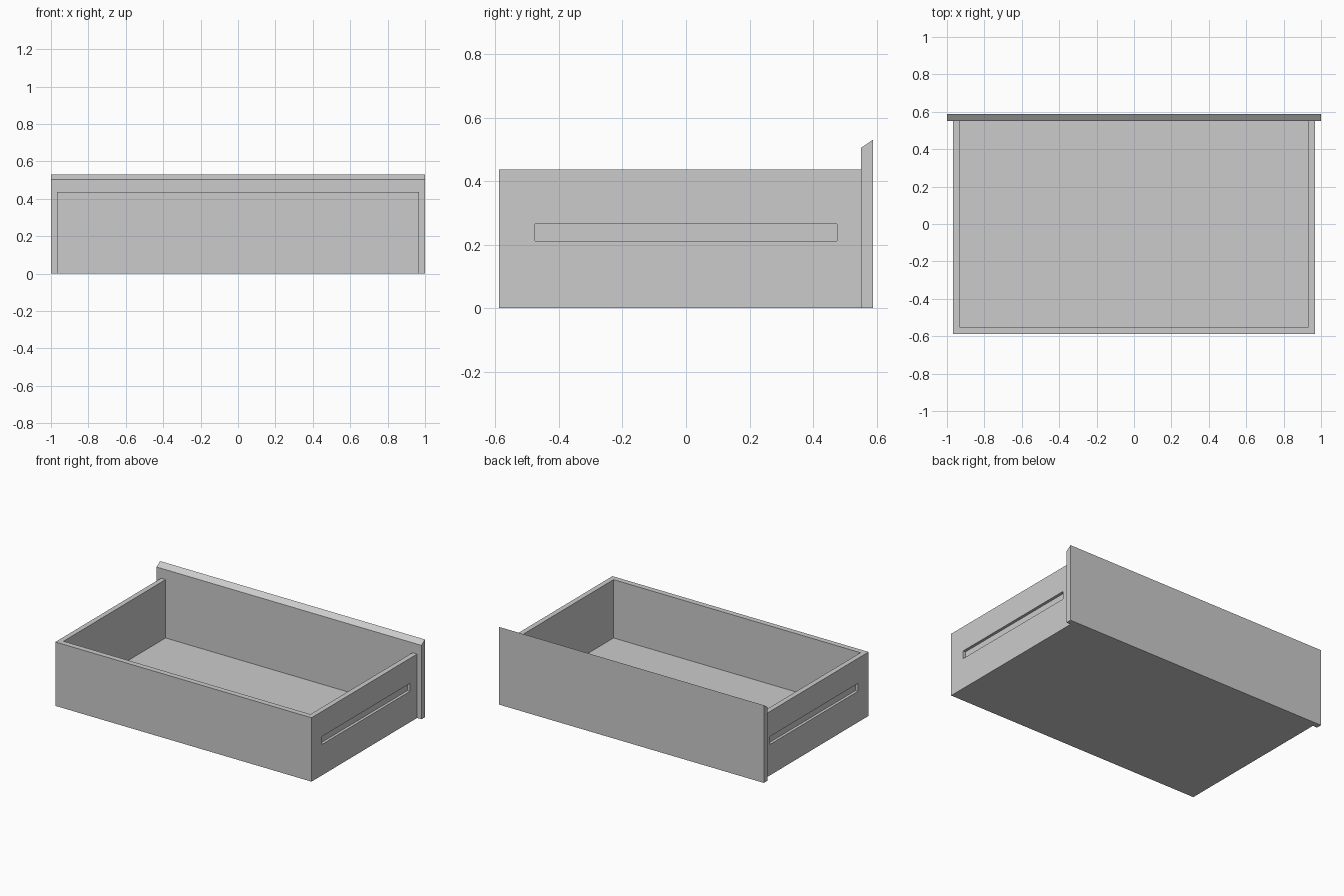
import bpy
import bmesh

cube = bpy.data.objects.get("Cube")
if cube:
    bpy.data.objects.remove(cube, do_unlink=True)

# Single light grey finish
grey = bpy.data.materials.new("light_grey")
grey.use_nodes = True
COLOUR = (0.6, 0.6, 0.6, 1.0)
grey.diffuse_color = COLOUR
grey.node_tree.nodes["Principled BSDF"].inputs["Base Color"].default_value = COLOUR

# Main dimensions
BOX_X, INNER_X, PANEL_X = 0.967, 0.932, 1.0
FRONT, BACK, BOX_BACK = -0.588, 0.588, 0.55
BOARD = 0.038
WALL_TOP, PANEL_LOW, PANEL_TOP = 0.436, 0.504, 0.53
GROOVE_Y, GROOVE_Z, GROOVE_DEPTH = 0.475, (0.211, 0.265), 0.019


def extrude_profile(name, profile, x0, x1):
    """Sweep a closed (y, z) outline from x0 to x1."""
    bm = bmesh.new()
    face = bm.faces.new([bm.verts.new((x0, y, z)) for y, z in profile])
    swept = bmesh.ops.extrude_face_region(bm, geom=[face])["geom"]
    verts = [v for v in swept if isinstance(v, bmesh.types.BMVert)]
    bmesh.ops.translate(bm, verts=verts, vec=(x1 - x0, 0, 0))
    bmesh.ops.recalc_face_normals(bm, faces=bm.faces)
    mesh = bpy.data.meshes.new(name)
    bm.to_mesh(mesh)
    bm.free()
    mesh.materials.append(grey)
    obj = bpy.data.objects.new(name, mesh)
    bpy.context.collection.objects.link(obj)
    return obj


def board(name, x, y, z):
    outline = [(y[0], z[0]), (y[1], z[0]), (y[1], z[1]), (y[0], z[1])]
    return extrude_profile(name, outline, *x)


# Bottom board and the low end wall standing on it
board("bottom_board", (-BOX_X, BOX_X), (FRONT, BOX_BACK), (0, BOARD))
board("end_wall", (-BOX_X, BOX_X), (FRONT, FRONT + BOARD), (BOARD, WALL_TOP))

# Side walls, each with a blind runner groove on its outer face
for side, s in (("left", 1), ("right", -1)):
    wall = board(side + "_wall", (s * INNER_X, s * BOX_X),
                 (FRONT + BOARD, BOX_BACK), (BOARD, WALL_TOP))
    cutter = board(side + "_groove_cutter",
                   (s * (BOX_X - GROOVE_DEPTH), s * (BOX_X + BOARD)),
                   (-GROOVE_Y, GROOVE_Y), GROOVE_Z)
    cutter.hide_render = True
    cutter.hide_set(True)
    cutter.display_type = "WIRE"
    cut = wall.modifiers.new("runner_groove", "BOOLEAN")
    cut.operation = "DIFFERENCE"
    cut.solver = "EXACT"
    cut.object = cutter

# Tall face panel with a slanted finger-pull top edge
extrude_profile("face_panel",
                [(BOX_BACK, 0), (BACK, 0), (BACK, PANEL_TOP), (BOX_BACK, PANEL_LOW)],
                -PANEL_X, PANEL_X)
